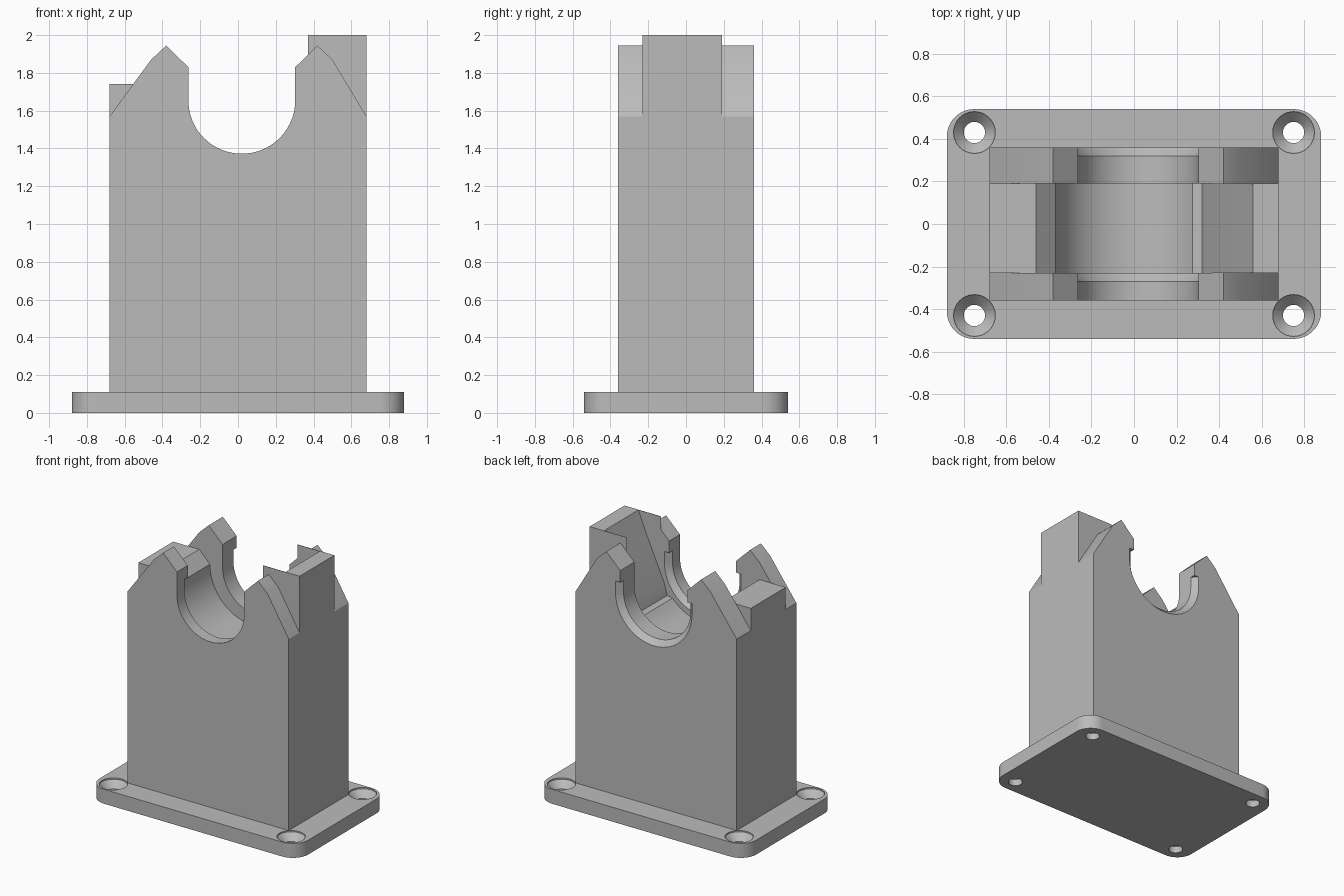
import bpy, bmesh
from math import sin, cos, pi, radians

cube = bpy.data.objects.get("Cube")
if cube:
    bpy.data.objects.remove(cube, do_unlink=True)

grey = bpy.data.materials.new("plain grey")
grey.use_nodes = True
GREY = (0.5, 0.5, 0.5, 1)
grey.diffuse_color = GREY
grey.node_tree.nodes["Principled BSDF"].inputs["Base Color"].default_value = GREY


def finish(name, bm):
    bmesh.ops.remove_doubles(bm, verts=bm.verts, dist=1e-5)
    bmesh.ops.recalc_face_normals(bm, faces=bm.faces)
    mesh = bpy.data.meshes.new(name)
    bm.to_mesh(mesh)
    bm.free()
    mesh.materials.append(grey)
    ob = bpy.data.objects.new(name, mesh)
    bpy.context.collection.objects.link(ob)
    return ob


def smooth(ob):
    bpy.ops.object.select_all(action='DESELECT')
    ob.select_set(True)
    bpy.context.view_layer.objects.active = ob
    bpy.ops.object.shade_smooth_by_angle(angle=radians(25))


def loft(bm, rings):
    """Skin equal-length rings of points and cap both ends."""
    rows = [[bm.verts.new(p) for p in ring] for ring in rings]
    n = len(rows[0])
    for a, b in zip(rows, rows[1:]):
        for i in range(n):
            j = (i + 1) % n
            bm.faces.new((a[i], a[j], b[j], b[i]))
    bm.faces.new(rows[0])
    bm.faces.new(rows[-1][::-1])


def slab(name, sections):
    """Loft x-z profiles placed at given y values."""
    bm = bmesh.new()
    loft(bm, [[(x, y, z) for x, z in prof] for y, prof in sections])
    ob = finish(name, bm)
    smooth(ob)
    return ob


def arc(cx, cz, r, start, end, steps):
    return [(cx + r * cos(radians(start + (end - start) * i / steps)),
             cz + r * sin(radians(start + (end - start) * i / steps)))
            for i in range(steps + 1)]


BASE_TOP = 0.11
SIDE = 0.68


def cradle(grow):
    """Peaked wall with a round-bottomed slot, widened by grow below the lips."""
    cx, r = 0.02, 0.283
    return ([(-SIDE, BASE_TOP), (-SIDE, 1.57), (-0.46, 1.87), (-0.38, 1.945),
             (cx - r, 1.83), (cx - r, 1.74), (cx - r - grow, 1.74)]
            + arc(cx, 1.655, r + grow, 180, 360, 40)
            + [(cx + r + grow, 1.74), (cx + r, 1.74), (cx + r, 1.83),
               (0.42, 1.945), (0.50, 1.87), (SIDE, 1.57), (SIDE, BASE_TOP)])


# Cradle walls, each with a chamfered slot on its rear side
slab("front_wall", [(-0.36, cradle(0)), (-0.27, cradle(0)), (-0.23, cradle(0.04))])
slab("back_wall", [(0.19, cradle(0)), (0.32, cradle(0)), (0.36, cradle(0.04))])

# Core with a wider pocket, low on one side and tall on the other
core = ([(-SIDE, BASE_TOP), (-SIDE, 1.74), (-0.46, 1.74), (-0.37, 1.65)]
        + arc(0, 1.65, 0.37, 180, 318, 28)
        + [(0.32, 1.41), (0.345, 1.50), (0.48, 1.80), (0.56, 2.0),
           (SIDE, 2.0), (SIDE, BASE_TOP)])
slab("pocket_core", [(-0.23, core), (0.19, core)])

# Thin cheeks closing the ends of the tall block
cheek = [(0.37, 1.88), (0.37, 2.0), (SIDE, 2.0), (SIDE, 1.5), (0.5, 1.8)]
for name, y in (("front_cheek", -0.23), ("back_cheek", 0.187)):
    slab(name, [(y, cheek), (y + 0.003, cheek)])

# Base plate with rounded corners
HX, HY, R = 0.88, 0.54, 0.13
outline = []
for k, (sx, sy) in enumerate(((1, 1), (-1, 1), (-1, -1), (1, -1))):
    outline += arc(sx * (HX - R), sy * (HY - R), R, 90 * k, 90 * k + 90, 12)
bm = bmesh.new()
loft(bm, [[(x, y, z) for x, y in outline] for z in (0, BASE_TOP)])
base = finish("base_plate", bm)

# Countersunk screw holes
bm = bmesh.new()
for sx in (-1, 1):
    for sy in (-1, 1):
        rings = []
        for r, z in ((0.05, -0.05), (0.05, 0.05), (0.098, 0.1), (0.098, 0.2)):
            rings.append([(sx * 0.75 + r * cos(2 * pi * i / 32),
                           sy * 0.43 + r * sin(2 * pi * i / 32), z)
                          for i in range(32)])
        loft(bm, rings)
cutter = finish("hole_cutter", bm)
cutter.hide_render = True
mod = base.modifiers.new("screw_holes", 'BOOLEAN')
mod.operation = 'DIFFERENCE'
mod.solver = 'EXACT'
mod.object = cutter
bpy.ops.object.select_all(action='DESELECT')
base.select_set(True)
bpy.context.view_layer.objects.active = base
bpy.ops.object.modifier_apply(modifier=mod.name)
bpy.data.objects.remove(cutter, do_unlink=True)
smooth(base)
